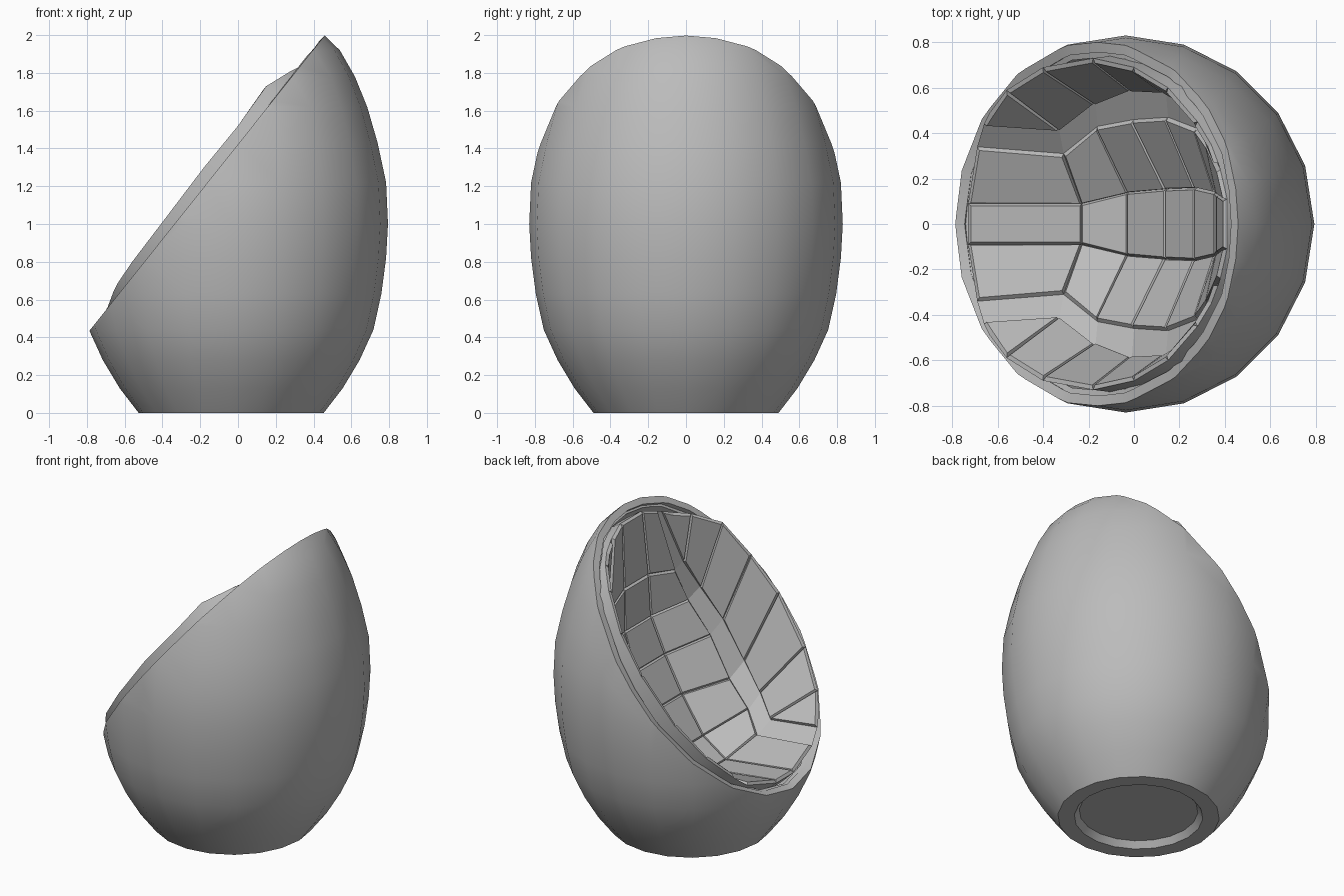
import bpy, bmesh, math
from mathutils import Vector

if "Cube" in bpy.data.objects:
    bpy.data.objects.remove(bpy.data.objects["Cube"])

grey = bpy.data.materials.new("plain_grey")
grey.use_nodes = True
grey.diffuse_color = (0.5, 0.5, 0.5, 1)
grey.node_tree.nodes["Principled BSDF"].inputs["Base Color"].default_value = (0.5, 0.5, 0.5, 1)

SIDES = 20
AXIS_X = -0.036
RIM = Vector((-0.165, 0, 1.215))       # middle of the slanted opening
OUT = Vector((-0.782, 0, 0.623))       # direction the opening faces

EGG = [(0.49, 0), (0.59, 0.13), (0.68, 0.28), (0.753, 0.44), (0.795, 0.63),
       (0.82, 0.82), (0.83, 1.0), (0.82, 1.22), (0.775, 1.43), (0.72, 1.62),
       (0.655, 1.78), (0.575, 1.92), (0.44, 2.05), (0.2, 2.16)]


def finish(name, bm):
    mesh = bpy.data.meshes.new(name)
    bm.to_mesh(mesh)
    bm.free()
    mesh.materials.append(grey)
    obj = bpy.data.objects.new(name, mesh)
    bpy.context.scene.collection.objects.link(obj)
    return obj


def lathe(profile):
    """Revolve (radius, height) points about the pod axis."""
    bm = bmesh.new()
    rings = []
    for r, z in profile:
        rings.append([bm.verts.new((AXIS_X + r * math.cos(a), r * math.sin(a), z))
                      for a in (math.tau * i / SIDES for i in range(SIDES))])
    for low, high in zip(rings, rings[1:]):
        for i in range(SIDES):
            j = (i + 1) % SIDES
            bm.faces.new((low[i], low[j], high[j], high[i]))
    return bm, rings


def slice_off(bm, depth, keep_below=True):
    """Cut parallel to the opening and drop one side."""
    bmesh.ops.bisect_plane(bm, geom=bm.verts[:] + bm.edges[:] + bm.faces[:],
                           plane_co=RIM - OUT * depth, plane_no=OUT,
                           clear_outer=keep_below, clear_inner=not keep_below)


def thicken_and_smooth(obj, amount):
    """Give the skin a wall, then smooth it while its lip stays crisp."""
    mod = obj.modifiers.new("thickness", "SOLIDIFY")
    mod.thickness = amount
    mod.offset = -1
    bpy.ops.object.select_all(action="DESELECT")
    obj.select_set(True)
    bpy.context.view_layer.objects.active = obj
    bpy.ops.object.modifier_apply(modifier=mod.name)
    bpy.ops.object.shade_smooth_by_angle(angle=math.radians(32))


# Outer shell with a recessed foot
bm, rings = lathe([(0.36, 0.04), (0.39, 0)] + EGG)
bm.faces.new(rings[0][::-1])
slice_off(bm, 0)
thicken_and_smooth(finish("outer_shell", bm), 0.045)

# Lining band stepped just inside the rim
bm, rings = lathe([(r - 0.04, z) for r, z in EGG])
slice_off(bm, 0.025)
slice_off(bm, 0.22, keep_below=False)
thicken_and_smooth(finish("rim_lining", bm), 0.03)

# Quilted cushion: each row runs from the middle strip out to the rim
ROWS = [
    [(-0.73, 0.09, 0.49), (-0.69, 0.34, 0.56), (-0.66, 0.44, 0.64), (-0.635, 0.49, 0.69)],
    [(-0.23, 0.09, 0.43), (-0.31, 0.31, 0.54), (-0.33, 0.42, 0.61), (-0.56, 0.59, 0.80)],
    [(-0.02, 0.14, 0.52), (-0.16, 0.43, 0.63), (-0.17, 0.54, 0.70), (-0.40, 0.69, 1.01)],
    [(0.15, 0.155, 0.75), (0, 0.46, 0.78), (-0.01, 0.60, 0.85), (-0.18, 0.73, 1.30)],
    [(0.28, 0.16, 0.98), (0.15, 0.47, 1.03), (0.14, 0.59, 1.09), (0, 0.69, 1.52)],
    [(0.37, 0.14, 1.22), (0.28, 0.42, 1.25), (0.26, 0.52, 1.30), (0.15, 0.60, 1.73)],
    [(0.38, 0.13, 1.50), (0.33, 0.35, 1.46), (0.31, 0.41, 1.50), (0.28, 0.45, 1.81)],
    [(0.41, 0.11, 1.92), (0.38, 0.24, 1.88), (0.37, 0.27, 1.87), (0.34, 0.35, 1.84)],
]
bm = bmesh.new()
grid = []
for half in ROWS:
    line = [(x, -y, z) for x, y, z in reversed(half)] + half
    grid.append([bm.verts.new(p) for p in line])
pads = []
for a, b in zip(grid, grid[1:]):
    for c in range(len(a) - 1):
        face = bm.faces.new((a[c], a[c + 1], b[c + 1], b[c]))
        if c not in (1, 5):            # the narrow bands stay as channels
            pads.append(face)
bm.normal_update()
if sum(f.normal.dot(OUT) for f in bm.faces) < 0:
    bmesh.ops.reverse_faces(bm, faces=bm.faces[:])
    bm.normal_update()
bmesh.ops.inset_individual(bm, faces=pads, thickness=0.014, depth=0.018)

# Skirt that tucks the cushion edge down behind the lip
border = [e for e in bm.edges if e.is_boundary]
skirt = bmesh.ops.extrude_edge_only(bm, edges=border)["geom"]
for item in skirt:
    if isinstance(item, bmesh.types.BMVert):
        away = item.co - RIM
        away -= OUT * away.dot(OUT)
        item.co += away.normalized() * 0.012 - OUT * 0.12
    elif isinstance(item, bmesh.types.BMFace):
        item.smooth = True
finish("quilted_cushion", bm)
